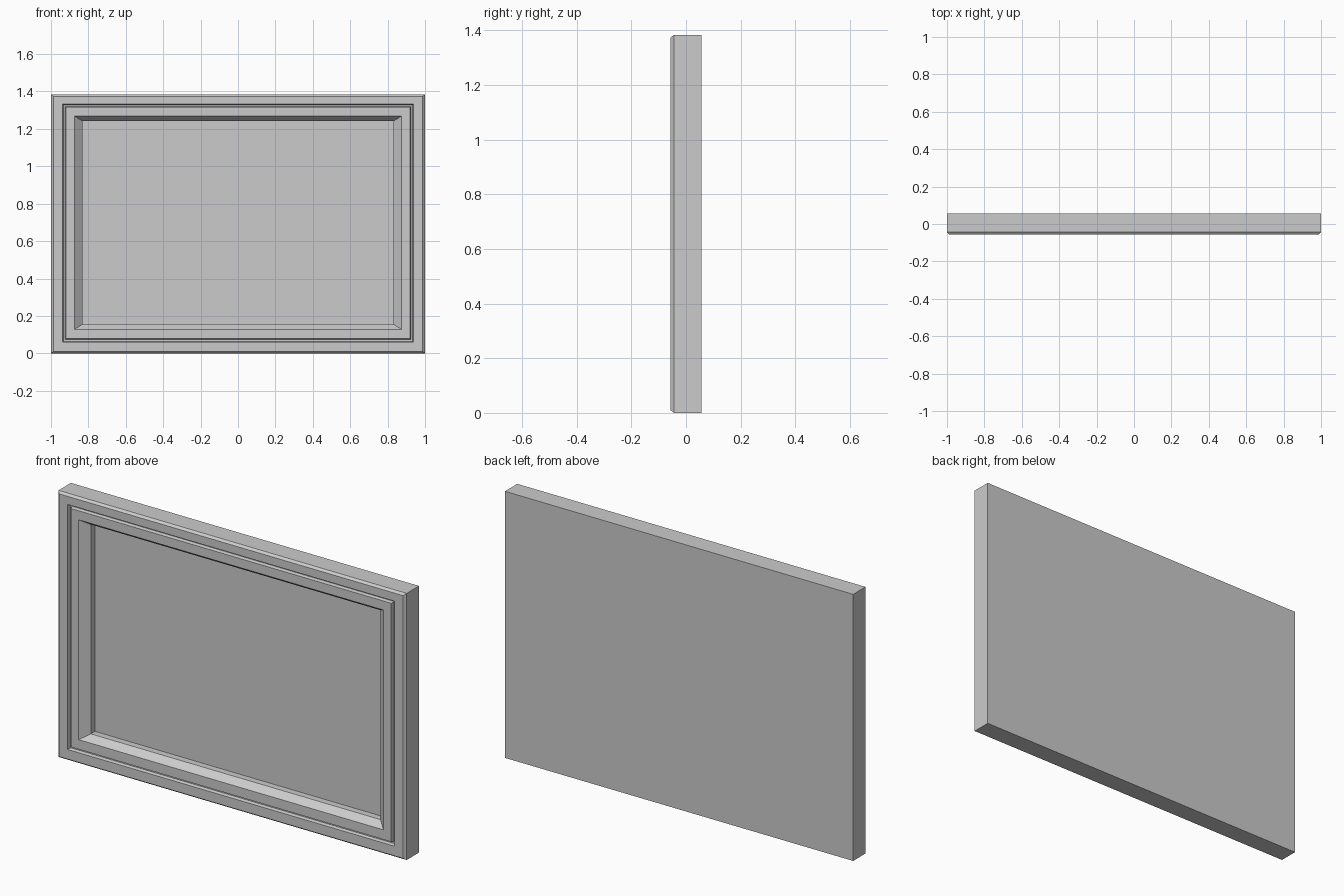
import bpy
import bmesh

if "Cube" in bpy.data.objects:
    bpy.data.objects.remove(bpy.data.objects["Cube"])

HALF_W, HEIGHT = 1.0, 1.384

# Moulding profile from back edge to recessed panel:
# (side inset, top inset, bottom inset, y)
profile = [
    (0.000, 0.000, 0.000, 0.057),    # back edge
    (0.000, 0.000, 0.000, -0.044),   # outer wall
    (0.013, 0.010, 0.010, -0.057),   # front chamfer
    (0.062, 0.052, 0.060, -0.057),   # outer face
    (0.066, 0.056, 0.064, -0.040),   # groove
    (0.076, 0.064, 0.074, -0.040),
    (0.080, 0.068, 0.078, -0.057),
    (0.125, 0.115, 0.128, -0.057),   # inner face
    (0.168, 0.142, 0.155, -0.019),   # sloped reveal
    (0.168, 0.142, 0.155, 0.015),    # straight reveal
]


def add_ring(bm, side, top, bottom, y):
    x, z0, z1 = HALF_W - side, bottom, HEIGHT - top
    return [bm.verts.new((px, y, pz))
            for px, pz in ((-x, z0), (x, z0), (x, z1), (-x, z1))]


bm = bmesh.new()
rings = [add_ring(bm, *p) for p in profile]

# Mitred bands joining each ring to the next
for a, b in zip(rings, rings[1:]):
    for i in range(4):
        j = (i + 1) % 4
        bm.faces.new((a[i], a[j], b[j], b[i]))

# Back board and recessed front panel
bm.faces.new(rings[0])
bm.faces.new(rings[-1])
bmesh.ops.recalc_face_normals(bm, faces=bm.faces[:])

mesh = bpy.data.meshes.new("picture_frame")
bm.to_mesh(mesh)
bm.free()
bpy.context.collection.objects.link(bpy.data.objects.new("picture_frame", mesh))
